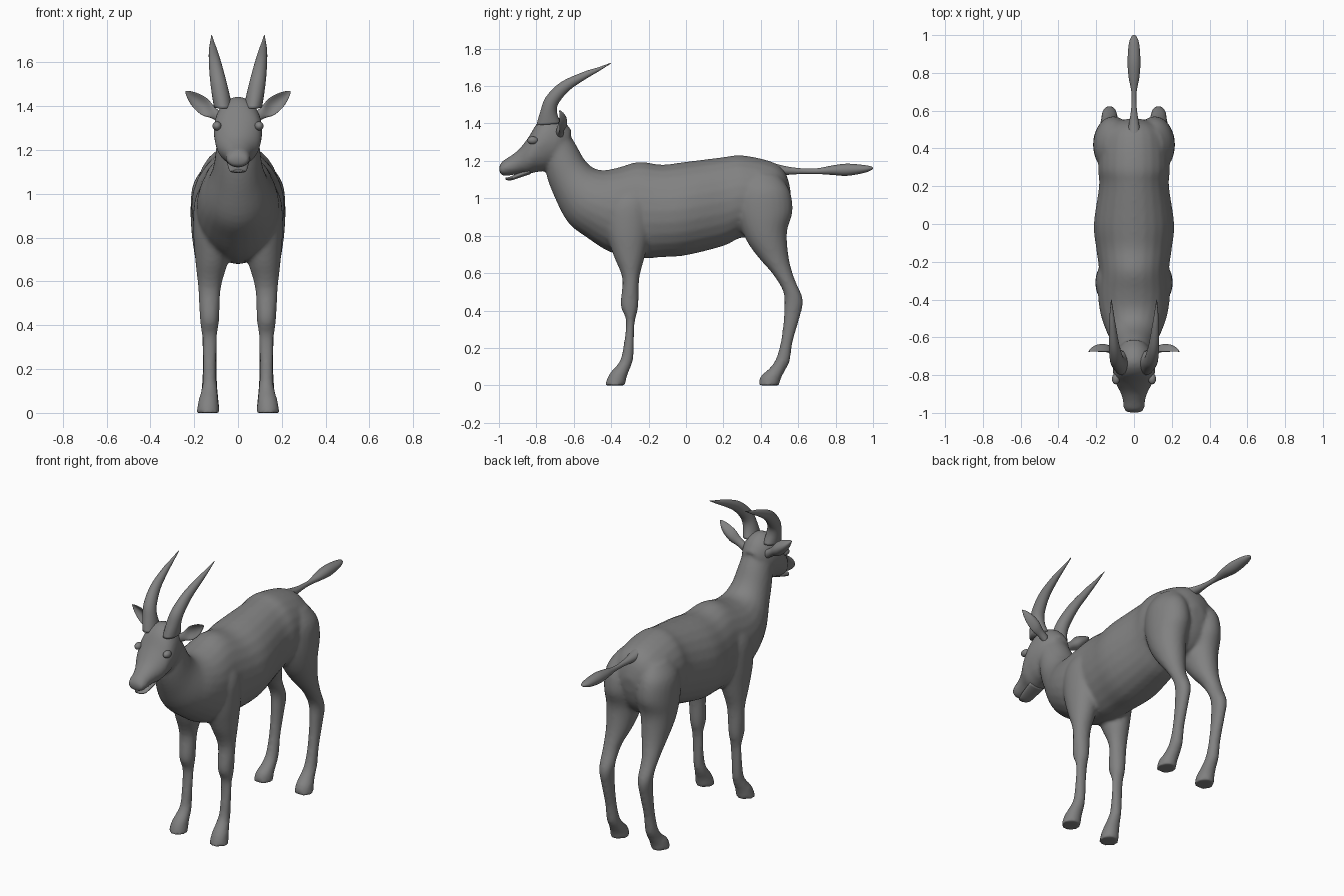
import bpy
import bmesh
from math import sin, cos, tau
from mathutils import Vector

default_cube = bpy.data.objects.get("Cube")
if default_cube:
    bpy.data.objects.remove(default_cube, do_unlink=True)

SIDES = 24
STEPS = 4
SIDE_AXIS = Vector((1, 0, 0))

grey = bpy.data.materials.new("plain_grey")
grey.use_nodes = True
colour = (0.22, 0.22, 0.22, 1)
grey.diffuse_color = colour
grey.node_tree.nodes["Principled BSDF"].inputs["Base Color"].default_value = colour


def spline(a, b, c, d, t):
    """Smooth value between b and c."""
    return b + 0.5 * t * (c - a + t * (2 * a - 5 * b + 4 * c - d + t * (3 * (b - c) + d - a)))


def refine(stations):
    """Add smoothly interpolated stations between the given ones."""
    last = len(stations) - 1
    result = []
    for i in range(last):
        quad = [stations[max(0, min(last, i + k))] for k in (-1, 0, 1, 2)]
        for step in range(STEPS):
            result.append([spline(*values, step / STEPS) for values in zip(*quad)])
    result.append(stations[last])
    return result


def skin(bm, rings):
    """Bridge rings of points into a closed tube."""
    loops = [[bm.verts.new(p) for p in ring] for ring in rings]
    faces = [bm.faces.new(loops[0]), bm.faces.new(loops[-1])]
    for low, high in zip(loops, loops[1:]):
        for i in range(SIDES):
            j = (i + 1) % SIDES
            faces.append(bm.faces.new((low[i], low[j], high[j], high[i])))
    bmesh.ops.recalc_face_normals(bm, faces=faces)


def loft(bm, stations, mirror=1):
    """Station: edge y, z, opposite edge y, z, half width, then optional centre x."""
    rings = []
    for ya, za, yb, zb, half, *centre in refine(stations):
        x = centre[0] * mirror if centre else 0
        a, b = Vector((x, ya, za)), Vector((x, yb, zb))
        middle, arm = (a + b) / 2, (a - b) / 2
        half = max(half, 0.002)
        rings.append([middle + arm * cos(tau * i / SIDES)
                      + SIDE_AXIS * half * sin(tau * i / SIDES) for i in range(SIDES)])
    skin(bm, rings)


def make_object(name, bm, mirrored=False):
    mesh = bpy.data.meshes.new(name)
    bm.to_mesh(mesh)
    bm.free()
    mesh.materials.append(grey)
    for face in mesh.polygons:
        face.use_smooth = True
    obj = bpy.data.objects.new(name, mesh)
    bpy.context.collection.objects.link(obj)
    if mirrored:
        mirror = obj.modifiers.new("mirror", 'MIRROR')
        mirror.use_mirror_merge = False
    return obj


# Trunk and neck, from rump to nape: top edge, bottom edge, half width
trunk = [
    (.56, 1.04, .55, .95, .04), (.53, 1.14, .52, .86, .12),
    (.46, 1.195, .45, .79, .175), (.3, 1.23, .3, .79, .19),
    (.2, 1.22, .2, .745, .185), (0, 1.195, 0, .695, .213),
    (-.13, 1.18, -.13, .685, .2), (-.25, 1.195, -.25, .68, .185),
    (-.36, 1.165, -.4, .71, .19), (-.44, 1.15, -.53, .79, .175),
    (-.5, 1.165, -.63, .87, .145), (-.545, 1.21, -.7, 1, .115),
    (-.59, 1.29, -.745, 1.12, .1), (-.64, 1.37, -.75, 1.2, .09),
]

# Skull and muzzle, from nape to nose
head = [
    (-.61, 1.36, -.66, 1.22, .06), (-.66, 1.42, -.7, 1.17, .095),
    (-.73, 1.445, -.76, 1.145, .11), (-.79, 1.41, -.8, 1.14, .11),
    (-.84, 1.33, -.84, 1.13, .1), (-.89, 1.265, -.88, 1.13, .075),
    (-.94, 1.225, -.92, 1.125, .06), (-.98, 1.2, -.97, 1.12, .055),
    (-1, 1.17, -.995, 1.13, .042),
]

# Legs, from top to hoof: front edge, back edge, half width, centre x
front_leg = [
    (-.34, 1.08, -.22, 1.08, .03, .11), (-.42, .98, -.19, .98, .075, .12),
    (-.43, .84, -.19, .84, .09, .115), (-.39, .7, -.22, .69, .075, .12),
    (-.34, .57, -.25, .57, .052, .13), (-.35, .43, -.255, .42, .044, .13),
    (-.32, .34, -.275, .33, .034, .13), (-.34, .18, -.28, .16, .031, .13),
    (-.36, .12, -.295, .1, .036, .13), (-.41, .06, -.315, .05, .046, .135),
    (-.435, 0, -.325, 0, .053, .137),
]
hind_leg = [
    (.33, 1.14, .5, 1.12, .05, .1), (.28, 1.05, .555, 1.04, .095, .11),
    (.27, .92, .57, .93, .107, .11), (.32, .78, .54, .82, .095, .115),
    (.39, .68, .55, .68, .072, .12), (.46, .6, .58, .57, .05, .13),
    (.52, .5, .625, .46, .042, .13), (.525, .4, .61, .37, .035, .13),
    (.51, .25, .57, .23, .032, .13), (.48, .14, .555, .13, .035, .13),
    (.44, .085, .53, .08, .04, .13), (.4, .05, .505, .03, .048, .135),
    (.385, 0, .5, 0, .053, .137),
]

# One continuous hide blended from trunk, head and legs
bm = bmesh.new()
loft(bm, trunk)
loft(bm, head)
for side in (-1, 1):
    loft(bm, front_leg, side)
    loft(bm, hind_leg, side)
hide = make_object("body_head_and_legs", bm)
remesh = hide.modifiers.new("blend", 'REMESH')
remesh.mode = 'VOXEL'
remesh.voxel_size = 0.011
remesh.use_smooth_shade = True
relax = hide.modifiers.new("relax", 'SMOOTH')
relax.factor = 0.5
relax.iterations = 6

# Lower jaw, leaving a narrow mouth slit
bm = bmesh.new()
loft(bm, [(-.84, 1.16, -.83, 1.13, .05), (-.9, 1.135, -.89, 1.11, .045),
          (-.94, 1.115, -.94, 1.095, .037), (-.965, 1.11, -.965, 1.1, .02)])
make_object("lower_jaw", bm)

# Tail with a tufted end
bm = bmesh.new()
loft(bm, [(.46, 1.19, .46, 1.12, .04), (.54, 1.17, .54, 1.125, .025),
          (.62, 1.16, .62, 1.13, .014), (.7, 1.16, .7, 1.13, .014),
          (.78, 1.175, .78, 1.125, .029), (.86, 1.185, .86, 1.12, .034),
          (.95, 1.178, .95, 1.135, .028), (.99, 1.17, .99, 1.15, .015),
          (1, 1.163, 1, 1.157, .003)])
make_object("tail", bm)

# Swept-back horns
bm = bmesh.new()
loft(bm, [(-.8, 1.39, -.67, 1.4, .042, .068), (-.78, 1.46, -.69, 1.46, .04, .08),
          (-.75, 1.54, -.68, 1.51, .036, .092), (-.67, 1.62, -.62, 1.58, .028, .105),
          (-.55, 1.675, -.54, 1.635, .019, .114), (-.47, 1.7, -.465, 1.68, .01, .118),
          (-.4, 1.725, -.4, 1.721, .002, .12)])
make_object("horns", bm, mirrored=True)

# Leaf-shaped ears cupped towards the front: upper x, z, lower x, z, thickness, cup
ear = [(.07, 1.37, .08, 1.32, .02, 0), (.105, 1.395, .12, 1.345, .02, .005),
       (.14, 1.435, .165, 1.36, .014, .025), (.185, 1.46, .205, 1.395, .011, .025),
       (.222, 1.47, .228, 1.43, .008, .012), (.24, 1.47, .24, 1.46, .003, 0)]
bm = bmesh.new()
rings = []
for xa, za, xb, zb, thick, cup in refine(ear):
    a, b = Vector((xa, -.675, za)), Vector((xb, -.675, zb))
    ring = []
    for i in range(SIDES):
        angle = tau * i / SIDES
        bend = Vector((0, thick * sin(angle) + cup * sin(angle) ** 2, 0))
        ring.append((a + b) / 2 + (a - b) / 2 * cos(angle) + bend)
    rings.append(ring)
skin(bm, rings)
make_object("ears", bm, mirrored=True)

# Eyes bulging under the brow
bm = bmesh.new()
bmesh.ops.create_uvsphere(bm, u_segments=SIDES, v_segments=12, radius=0.026)
bmesh.ops.scale(bm, verts=bm.verts, vec=(0.8, 1.1, 0.8))
bmesh.ops.translate(bm, verts=bm.verts, vec=(0.096, -0.82, 1.31))
make_object("eyes", bm, mirrored=True)
